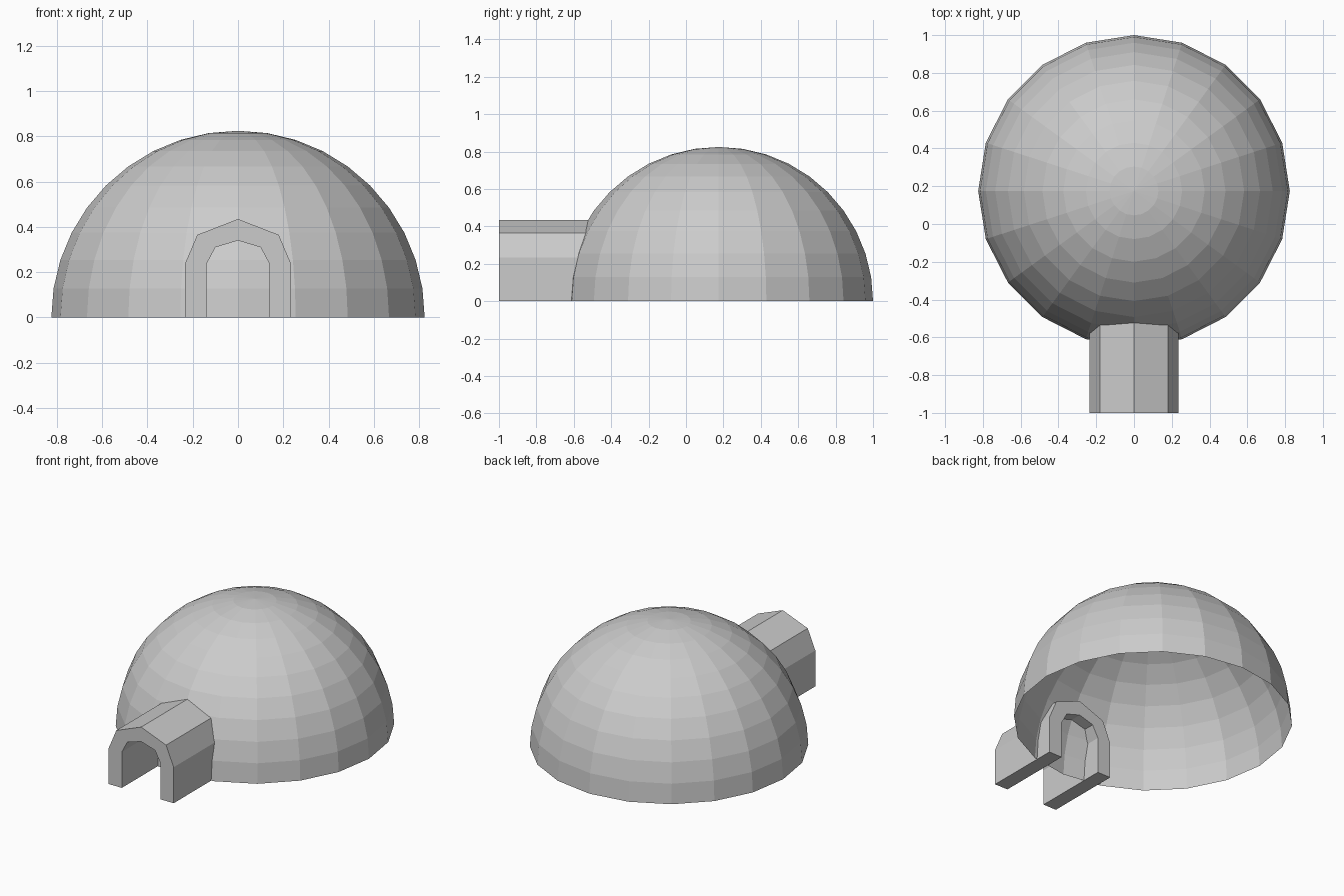
import bpy, bmesh, math

if "Cube" in bpy.data.objects:
    bpy.data.objects.remove(bpy.data.objects["Cube"])


def make_object(name, bm):
    bmesh.ops.recalc_face_normals(bm, faces=bm.faces)
    mesh = bpy.data.meshes.new(name)
    bm.to_mesh(mesh)
    bm.free()
    obj = bpy.data.objects.new(name, mesh)
    bpy.context.collection.objects.link(obj)
    return obj


# Dome: open lower half removed from a 20-sided UV sphere
R = 0.825
bm = bmesh.new()
bmesh.ops.create_uvsphere(bm, u_segments=20, v_segments=20, radius=R)
low = [v for v in bm.verts if v.co.z < -0.01]
bmesh.ops.delete(bm, geom=low, context='VERTS')
dome = make_object("dome", bm)
dome.location = (0, 1 - R, 0)

# Entrance tunnel: thick arch profile run along y into the dome
FRONT, BACK = -1.0, -0.50


def arch(half):
    return [(-x, z) for x, z in half] + [(x, z) for x, z in reversed(half[:-1])]


outer = arch([(0.235, 0), (0.235, 0.117), (0.235, 0.235), (0.18, 0.365), (0, 0.435)])
inner = arch([(0.14, 0), (0.14, 0.117), (0.14, 0.235), (0.10, 0.31), (0, 0.34)])

bm = bmesh.new()
of, ob, inf, inb = [[bm.verts.new((x, y, z)) for x, z in prof]
                    for prof in (outer, inner) for y in (FRONT, BACK)]
for i in range(len(outer) - 1):
    for a, b in ((of, ob), (ob, inb), (inb, inf), (inf, of)):
        bm.faces.new((a[i], a[i + 1], b[i + 1], b[i]))
# Undersides of the two walls
for i in (0, -1):
    bm.faces.new((of[i], ob[i], inb[i], inf[i]))
make_object("entrance_tunnel", bm)
